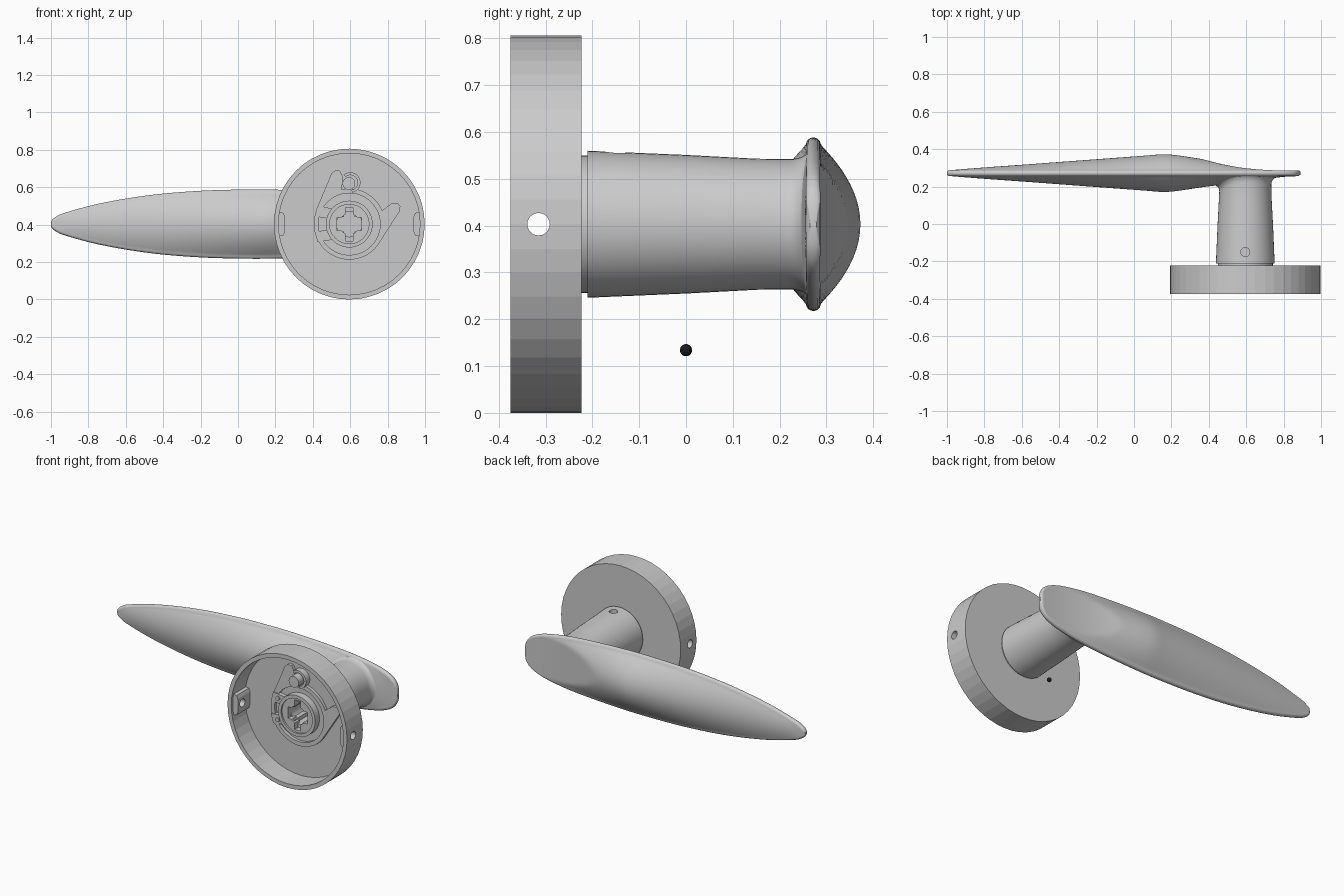
import bpy, bmesh, math
from mathutils import Vector

if "Cube" in bpy.data.objects:
    bpy.data.objects.remove(bpy.data.objects["Cube"])

CX, CZ = 0.595, 0.403      # spindle axis (runs along y)
CY = 0.272                 # lever mid plane


def loft(name, rings, wrap=False, smooth=None):
    """Skin a list of equal-length point rings; cap the ends or wrap round."""
    bm = bmesh.new()
    vs = [[bm.verts.new(p) for p in r] for r in rings]
    n = len(vs[0])
    pairs = list(zip(vs, vs[1:])) + ([(vs[-1], vs[0])] if wrap else [])
    for a, b in pairs:
        for i in range(n):
            j = (i + 1) % n
            bm.faces.new((a[i], a[j], b[j], b[i]))
    if not wrap:
        bm.faces.new(vs[0])
        bm.faces.new(vs[-1])
    bmesh.ops.recalc_face_normals(bm, faces=bm.faces)
    me = bpy.data.meshes.new(name)
    bm.to_mesh(me)
    bm.free()
    ob = bpy.data.objects.new(name, me)
    bpy.context.collection.objects.link(ob)
    if smooth:
        activate(ob)
        bpy.ops.object.shade_smooth_by_angle(angle=math.radians(smooth))
    return ob


def activate(ob):
    bpy.ops.object.select_all(action='DESELECT')
    ob.select_set(True)
    bpy.context.view_layer.objects.active = ob


def ring(r, y, n=48, x=CX, z=CZ):
    return [(x + r * math.cos(2 * math.pi * i / n), y,
             z + r * math.sin(2 * math.pi * i / n)) for i in range(n)]


def lathe(name, profile, **kw):
    return loft(name, [ring(r, y) for r, y in profile], **kw)


def prism(name, pts, y0, y1):
    return loft(name, [[(x, y, z) for x, z in pts] for y in (y0, y1)])


def disc(name, x, z, r, y0, y1, n=24):
    return loft(name, [ring(r, y0, n, x, z), ring(r, y1, n, x, z)])


def box(name, x0, x1, y0, y1, z0, z1):
    return prism(name, [(x0, z0), (x1, z0), (x1, z1), (x0, z1)], y0, y1)


def rod(name, a, b, r, n=24):
    a, b = Vector(a), Vector(b)
    q = (b - a).to_track_quat('Z', 'Y')
    c = [q @ Vector((r * math.cos(t), r * math.sin(t), 0))
         for t in (2 * math.pi * i / n for i in range(n))]
    return loft(name, [[a + v for v in c], [b + v for v in c]])


def cut(ob, *cutters):
    for c in cutters:
        m = ob.modifiers.new("cut", 'BOOLEAN')
        m.object, m.operation, m.solver = c, 'DIFFERENCE', 'EXACT'
        activate(ob)
        bpy.ops.object.modifier_apply(modifier=m.name)
        c.hide_render = True


def curve(pts, x):
    """Smooth interpolation through (x, value) points."""
    if x <= pts[0][0]:
        return pts[0][1]
    if x >= pts[-1][0]:
        return pts[-1][1]
    k = max(i for i in range(len(pts) - 1) if pts[i][0] <= x)

    def slope(i):
        a, b = pts[max(i - 1, 0)], pts[min(i + 1, len(pts) - 1)]
        return (b[1] - a[1]) / (b[0] - a[0])
    (x0, y0), (x1, y1) = pts[k], pts[k + 1]
    d, t = x1 - x0, (x - x0) / (x1 - x0)
    return (y0 * (2*t**3 - 3*t**2 + 1) + y1 * (3*t**2 - 2*t**3)
            + slope(k) * d * (t**3 - 2*t**2 + t) + slope(k + 1) * d * (t**3 - t**2))


# Lever shape: half height, half thickness and scooped end face
HEIGHT = [(-1, .012), (-.993, .024), (-.975, .038), (-.94, .056), (-.74, .11), (-.47, .155),
          (-.2, .178), (.05, .185), (.2, .184), (.4, .176), (.6, .161), (.75, .136),
          (.82, .113), (.86, .088), (.88, .06), (.888, .035), (.891, .012)]
THICK = [(-1, .008), (-.99, .015), (-.5, .052), (.08, .095), (.16, .101), (.24, .094),
         (.36, .076), (.6, .045), (.8, .02), (.88, .015), (.891, .007)]
SCOOP = [(.3, .37), (.36, .349), (.48, .318), (.6, .298), (.75, .287), (.9, .287)]


def half(x, z):
    h, t = curve(HEIGHT, x), curve(THICK, x)
    e = min(.016, h * .8, t)
    z = min(abs(z), h)
    if z <= h - e:
        return e + (t - e) * (1 - (z / (h - e)) ** 2)
    return math.sqrt(max(0, e * e - (z - h + e) ** 2))


def section(x, n=64):
    out, h = [], curve(HEIGHT, x)
    for i in range(n):
        a = 2 * math.pi * i / n
        z = h * math.cos(a)
        y = CY + math.copysign(half(x, z), math.sin(a))
        if x > .3:
            y = min(y, curve(SCOOP, x))
        out.append((x, y, CZ + z))
    return out


# More sections towards both ends
xs = [-.0545 - .9455 * math.cos(math.pi * i / 90) for i in range(91)]
lever = loft("lever", [section(x) for x in xs], smooth=40)

# Neck with spindle bore, flared into the underside of the lever
rings = [ring(r, y) for r, y in ((.068, 0), (.068, -.223), (.147, -.223), (.147, -.21),
                                 (.157, -.21), (.148, 0), (.14, .15))]
for k in range(7):
    a = math.pi / 2 * k / 6
    row = []
    for i in range(48):
        c, s = math.cos(2 * math.pi * i / 48), math.sin(2 * math.pi * i / 48)
        r = .139 + .036 * (1 - .5 * abs(s)) * (1 - math.cos(a))
        x, z = CX + r * c, r * s
        row.append((x, CY + .003 - half(x, z) - .036 * (1 - math.sin(a)), CZ + z))
    rings.append(row)
rings.append(ring(.12, .265))
neck = loft("neck", rings, smooth=35)
cut(neck, rod("neck_drill", (CX, -.15, CZ + .1), (CX, -.15, CZ + .25), .024))

# Rose cup, open at the front, with drilled fixing lugs
rose = lathe("rose", [(.403, -.223), (.403, -.375), (.378, -.375), (.378, -.243),
                      (.068, -.243), (.068, -.223)], wrap=True)
drill = rod("rose_drill", (CX - .5, -.315, CZ), (CX - .25, -.315, CZ), .024)
drill2 = rod("rose_drill_2", (CX + .25, -.315, CZ), (CX + .5, -.315, CZ), .024)
cut(rose, drill, drill2)
for side, d in ((-1, drill), (1, drill2)):
    lug = prism("fixing_lug", [(CX + side * x, CZ + z) for x, z in
                ((.388, -.066), (.352, -.06), (.344, -.04), (.344, .04), (.352, .06), (.388, .066))],
                -.36, -.24)
    cut(lug, d)

# Spring housing rings around the spindle
lathe("housing_ring", [(.19, -.24), (.19, -.262), (.165, -.262), (.165, -.24)], wrap=True)
lathe("hub_ring", [(.125, -.24), (.125, -.285), (.105, -.285), (.105, -.24)], wrap=True)
socket = disc("spindle_socket", CX, CZ, .105, -.275, -.23, 48)
cut(socket, disc("socket_bore", CX, CZ, .055, -.4, -.1),
    box("socket_slot_v", CX - .02, CX + .02, -.4, -.1, CZ - .09, CZ + .09),
    box("socket_slot_h", CX - .066, CX + .066, -.4, -.1, CZ - .035, CZ + .035))
for sx in (-1, 1):
    for sz in (-1, 1):
        x, z = CX + sx * .045, CZ + sz * .055
        box("socket_key", x - .016, x + .016, -.265, 0, z - .016, z + .016)

# Stop arms
prism("stop_arm_upper", [(.414, .47), (.5, .674), (.52, .69), (.545, .688), (.562, .655),
                         (.553, .577), (.5, .54)], -.262, -.24)
prism("stop_arm_right", [(.73, .27), (.767, .32), (.866, .475), (.868, .5), (.855, .514), (.82, .513),
                         (.757, .465), (.76, .38)], -.262, -.24)
# Spring clip with rivets on the left
for sz in (-1, 1):
    prism("clip_plate", [(.41, CZ + sz * .04), (.49, CZ + sz * .03),
                         (.5, CZ + sz * .085), (.425, CZ + sz * .095)], -.268, -.24)
    disc("clip_rivet", .457, CZ + sz * .065, .013, -.275, -.24, 16)
# Stop pin and its curved hook
disc("stop_pin", .593, .62, .034, -.31, -.24)
hook = [(.6 + r * math.cos(math.radians(a)), .625 + r * math.sin(math.radians(a)))
        for r, degs in ((.055, range(-80, 131, 15)), (.04, range(130, -81, -15))) for a in degs]
prism("pin_hook", hook, -.28, -.24)

# Small dark ball below the neck
bpy.ops.mesh.primitive_uv_sphere_add(segments=20, ring_count=12, radius=.013, location=(CX, 0, .134))
ball = bpy.context.object
ball.name = "detent_ball"
bpy.ops.object.shade_smooth()
mat = bpy.data.materials.new("black")
mat.diffuse_color = (.01, .01, .012, 1)
mat.use_nodes = True
mat.node_tree.nodes["Principled BSDF"].inputs["Base Color"].default_value = mat.diffuse_color
ball.data.materials.append(mat)
